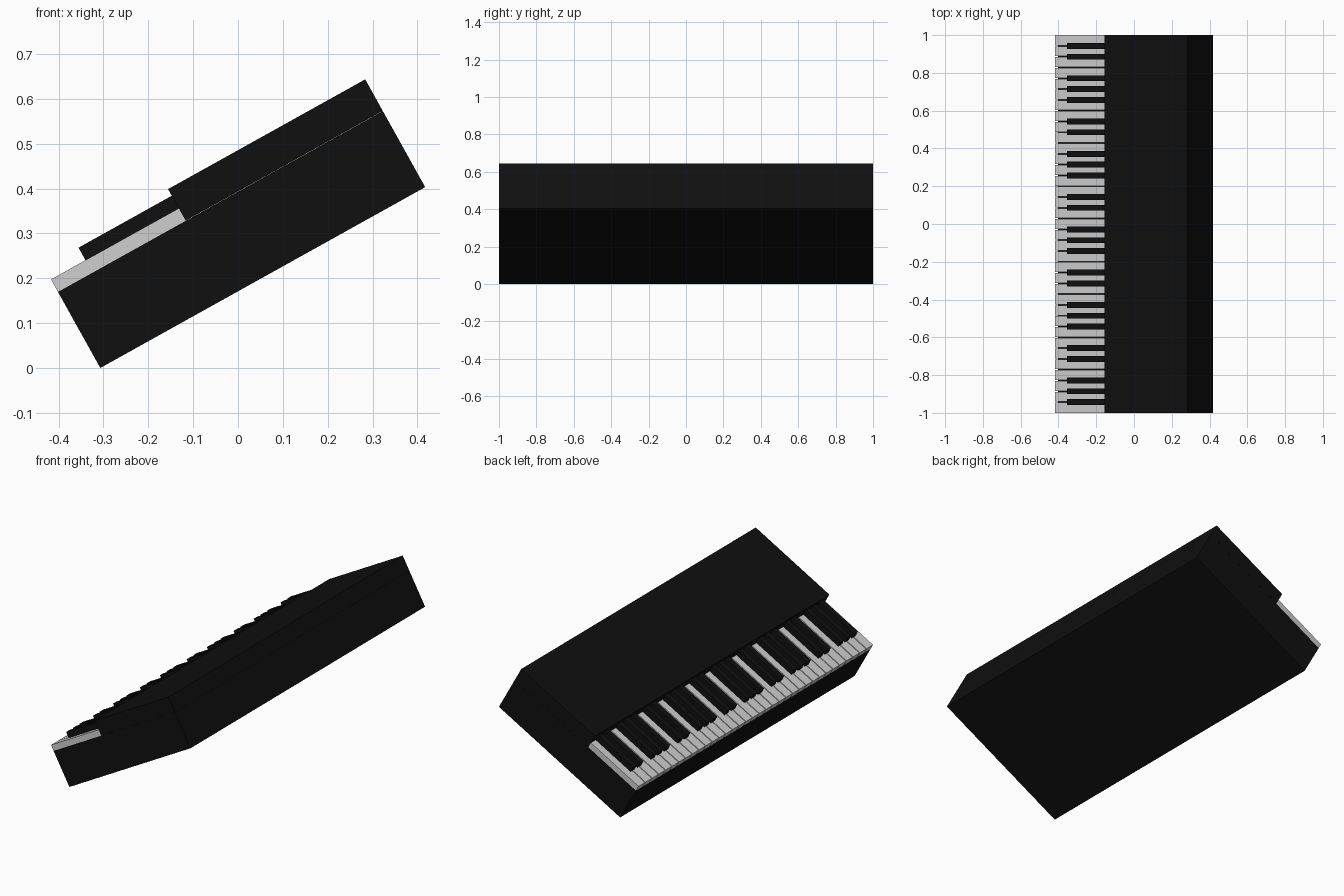
import bpy, bmesh
from math import radians
from mathutils import Matrix, Vector

cube = bpy.data.objects.get("Cube")
if cube:
    bpy.data.objects.remove(cube, do_unlink=True)


def material(name, value):
    mat = bpy.data.materials.new(name)
    mat.use_nodes = True
    color = (value, value, value, 1)
    mat.diffuse_color = color
    mat.node_tree.nodes["Principled BSDF"].inputs["Base Color"].default_value = color
    return mat


black = material("black", 0.005)
ivory = material("white", 0.62)

# The whole instrument leans back: u runs along the slope, v is its thickness
TILT = Matrix.Translation((-0.307, 0, 0)) @ Matrix.Rotation(radians(-29.1), 4, "Y")


def boxes(name, mat, u, v, spans):
    """One object with a box for every (y0, y1) span, placed on the slope."""
    bm = bmesh.new()
    for y0, y1 in spans:
        size = Vector((u[1] - u[0], y1 - y0, v[1] - v[0]))
        center = Vector((u[0] + u[1], y0 + y1, v[0] + v[1])) / 2
        bmesh.ops.create_cube(bm, size=1, matrix=TILT @ Matrix.Translation(center)
                              @ Matrix.Diagonal((*size, 1)))
    mesh = bpy.data.meshes.new(name)
    bm.to_mesh(mesh)
    bm.free()
    mesh.materials.append(mat)
    obj = bpy.data.objects.new(name, mesh)
    bpy.context.collection.objects.link(obj)
    return obj


# Case: lower body and the raised lid behind the keys
LENGTH, DECK, KEY_TOP, KEY_END = 0.829, 0.194, 0.226, 0.326
boxes("lower_body", black, (0, LENGTH), (0, DECK), [(-1, 1)])
boxes("upper_lid", black, (KEY_END, LENGTH), (DECK + 0.0005, 0.275), [(-1, 1)])

# White keys: five octaves of seven, lowest note at +y, with thin gaps
COUNT = 35
WIDTH, GAP = 2 / COUNT, 0.005
whites = []
for i in range(COUNT):
    top = 1 - i * WIDTH - (GAP / 2 if i else 0)
    bottom = 1 - (i + 1) * WIDTH + (GAP / 2 if i < COUNT - 1 else 0)
    whites.append((bottom, top))
boxes("white_keys", ivory, (0, KEY_END), (DECK, KEY_TOP), whites)

# Black keys: groups of two and three over the joints between white keys
HALF = 0.0155
blacks = []
for i in range(COUNT):
    if i % 7 not in (2, 6):
        y = 1 - (i + 1) * WIDTH
        blacks.append((y - HALF, y + HALF))
boxes("black_keys", black, (0.088, KEY_END), (KEY_TOP - 0.015, 0.258), blacks)
